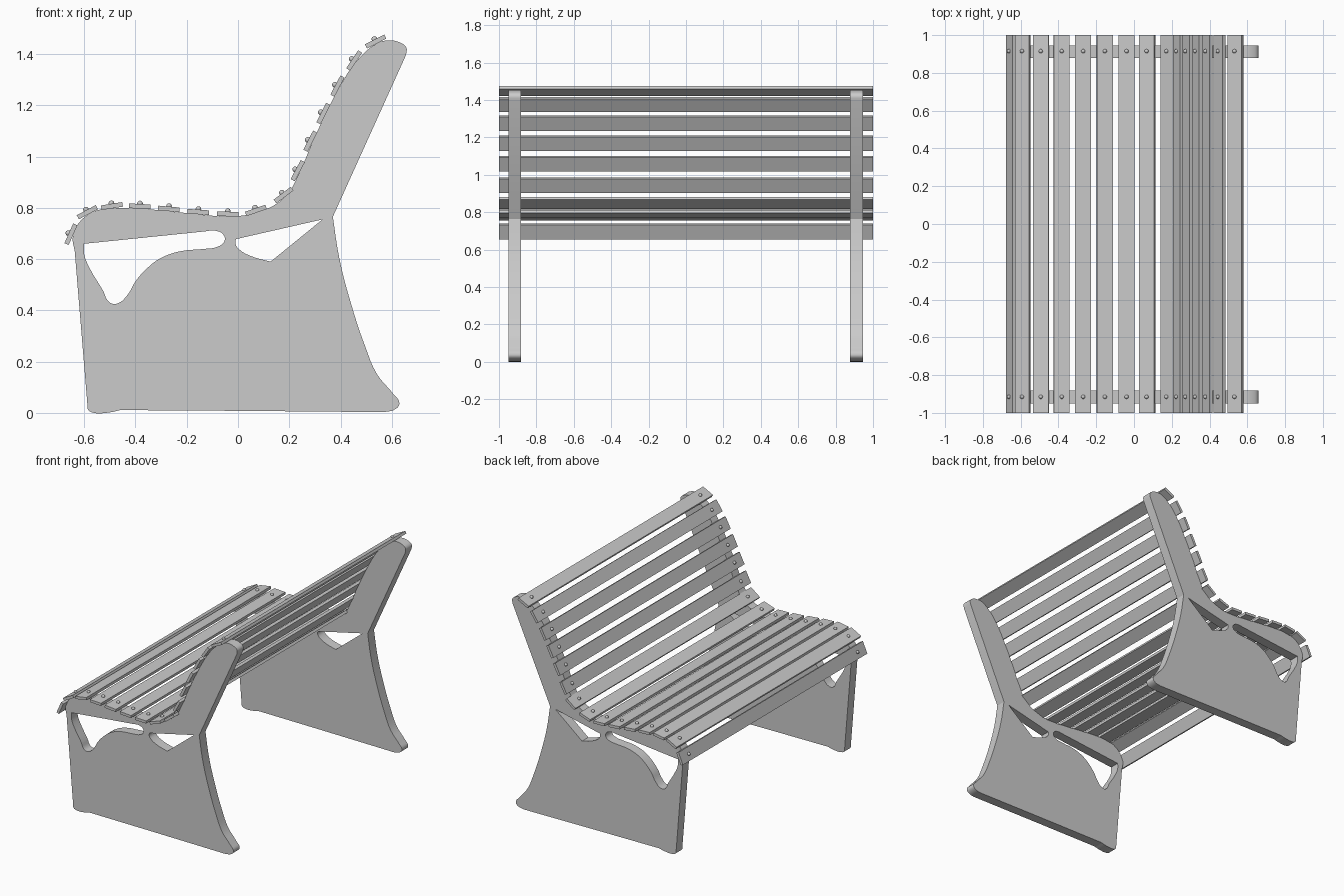
import bpy
from math import sin, cos, radians

if "Cube" in bpy.data.objects:
    bpy.data.objects.remove(bpy.data.objects["Cube"])

SLAT_W, SLAT_T = 0.084, 0.018

# slat centres in side view: x, z, tilt in degrees
SLATS = [(-.652, .697, 66), (-.588, .783, 28), (-.492, .807, 9), (-.383, .806, -3),
         (-.27, .796, -5), (-.155, .784, -4), (-.04, .776, -2), (.07, .79, 19),
         (.178, .85, 37), (.233, .945, 62), (.282, 1.06, 63), (.333, 1.168, 63),
         (.388, 1.275, 62), (.453, 1.375, 56), (.537, 1.449, 27)]


def offset(slat, d):
    """Point at distance d along the slat's outward normal."""
    x, z, a = slat
    a = radians(a)
    return x - sin(a) * d, z + cos(a) * d


# side panel outline: lower edge and rear, then the line under the slats
# a third value marks a sharp corner
BASE = [(-.585, .012), (-.57, .002), (-.5, .002), (-.46, .011, 1), (.0, .008, 1),
        (.57, .003, 1), (.615, .015), (.63, .037), (.605, .075), (.543, .15),
        (.496, .26), (.437, .44), (.395, .605), (.37, .765, 1), (.655, 1.395, 1),
        (.657, 1.425), (.628, 1.447), (.58, 1.453)]
TOP = [offset(s, -SLAT_T / 2) for s in reversed(SLATS)]
OUTLINE = BASE + TOP + [(-.637, .63, 1), (-.587, .025, 1)]

# cut-outs in the panel
FRONT_HOLE = [(-.6, .66, 1), (-.13, .708, 1), (-.09, .711), (-.057, .695), (-.053, .67),
              (-.08, .648), (-.13, .64), (-.228, .63), (-.305, .602), (-.356, .563),
              (-.4, .513), (-.43, .462), (-.47, .427), (-.5, .43), (-.527, .478),
              (-.58, .567), (-.6, .618)]
REAR_HOLE = [(-.008, .678, 1), (.33, .755, 1), (.127, .59, 1), (.045, .614),
             (.005, .638), (-.01, .66)]


def side_panel(name, y):
    cu = bpy.data.curves.new(name, 'CURVE')
    cu.dimensions = '2D'
    cu.fill_mode = 'BOTH'
    cu.extrude = 0.034
    for loop in (OUTLINE, FRONT_HOLE, REAR_HOLE):
        sp = cu.splines.new('BEZIER')
        sp.bezier_points.add(len(loop) - 1)
        sp.use_cyclic_u = True
        sp.resolution_u = 4
        for bp, p in zip(sp.bezier_points, loop):
            bp.co = (p[0], p[1], 0)
            kind = 'VECTOR' if len(p) > 2 else 'AUTO'
            bp.handle_left_type = bp.handle_right_type = kind
    ob = bpy.data.objects.new(name, cu)
    bpy.context.collection.objects.link(ob)
    ob.rotation_euler.x = radians(90)
    ob.location.y = y
    bpy.ops.object.select_all(action='DESELECT')
    ob.select_set(True)
    bpy.context.view_layer.objects.active = ob
    bpy.ops.object.convert(target='MESH')
    bpy.ops.object.shade_smooth_by_angle(angle=radians(30))


side_panel("side_panel_near", -0.915)
side_panel("side_panel_far", 0.912)

for i, s in enumerate(SLATS, 1):
    # plank
    bpy.ops.mesh.primitive_cube_add(size=1, location=(s[0], 0, s[1]),
                                    rotation=(0, -radians(s[2]), 0))
    ob = bpy.context.object
    ob.name = f"slat_{i:02d}"
    ob.scale = (SLAT_W, 2, SLAT_T)
    # round screw heads over both panels
    x, z = offset(s, SLAT_T / 2 + .002)
    for side, y in (("near", -0.915), ("far", 0.915)):
        bpy.ops.mesh.primitive_uv_sphere_add(segments=12, ring_count=8, radius=0.011,
                                             location=(x, y, z))
        bpy.context.object.name = f"screw_{side}_{i:02d}"
        bpy.ops.object.shade_smooth()
